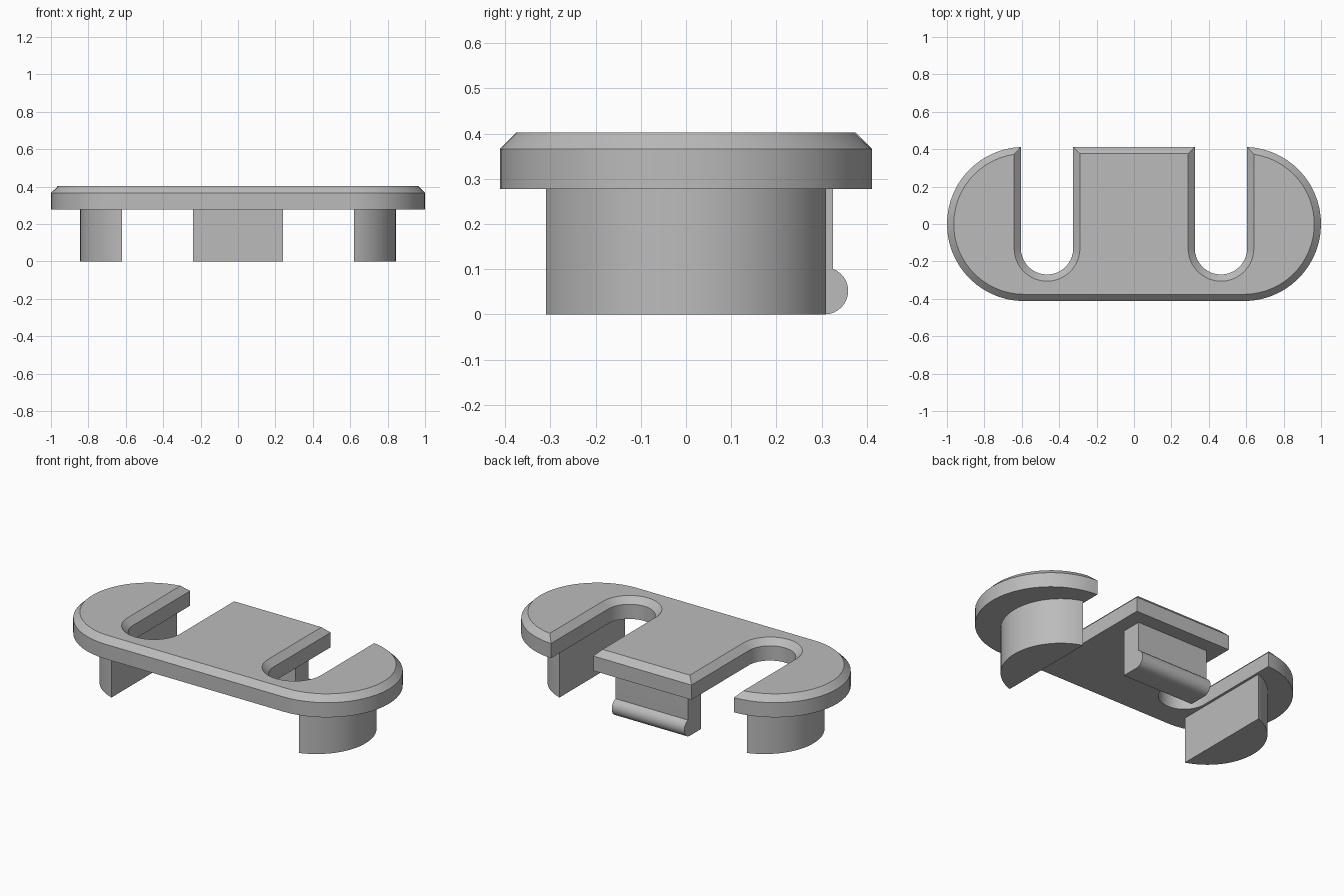
import bpy
from math import sin, cos, pi, asin, acos, radians

cube = bpy.data.objects.get("Cube")
if cube:
    bpy.data.objects.remove(cube, do_unlink=True)

grey = bpy.data.materials.new("plain_grey")
grey.use_nodes = True
colour = (0.5, 0.5, 0.5, 1)
grey.diffuse_color = colour
grey.node_tree.nodes["Principled BSDF"].inputs["Base Color"].default_value = colour


def arc(cx, cy, r, start, end, steps):
    """Points along a circular arc in the plane."""
    angles = [start + (end - start) * i / steps for i in range(steps + 1)]
    return [(cx + r * cos(a), cy + r * sin(a)) for a in angles]


def loft(name, rings):
    """Closed solid through rings of equal point count."""
    n = len(rings[0])
    verts = [p for ring in rings for p in ring]
    faces = [list(range(n))[::-1], [len(verts) - n + i for i in range(n)]]
    for k in range(len(rings) - 1):
        for i in range(n):
            j = (i + 1) % n
            faces.append([k * n + i, k * n + j, (k + 1) * n + j, (k + 1) * n + i])
    mesh = bpy.data.meshes.new(name)
    mesh.from_pydata(verts, [], faces)
    mesh.materials.append(grey)
    obj = bpy.data.objects.new(name, mesh)
    bpy.context.collection.objects.link(obj)
    bpy.ops.object.select_all(action='DESELECT')
    obj.select_set(True)
    bpy.context.view_layer.objects.active = obj
    bpy.ops.object.mode_set(mode='EDIT')
    bpy.ops.mesh.select_all(action='SELECT')
    bpy.ops.mesh.normals_make_consistent(inside=False)
    bpy.ops.object.mode_set(mode='OBJECT')
    bpy.ops.object.shade_smooth_by_angle(angle=radians(25))
    return obj


# Cover plate: rounded bar with two open slots, chamfered along the top
END_R, END_X = 0.412, 0.588
SLOT_R, SLOT_X, SLOT_Y = 0.14, 0.465, -0.13
PLATE_Z, EDGE_Z, TOP_Z = 0.278, 0.366, 0.402


def plate_ring(inset, z):
    r, s = END_R - inset, SLOT_R + inset
    tip = acos((SLOT_X + s - END_X) / r)
    right = arc(END_X, 0, r, -pi / 2, tip, 28)          # rounded end
    right += arc(SLOT_X, SLOT_Y, s, 0, -pi, 20)         # slot bottom
    right.append((SLOT_X - s, r))                       # tab corner
    left = [(-x, y) for x, y in reversed(right)]
    return [(x, y, z) for x, y in right + left]


loft("cover_plate", [plate_ring(0, PLATE_Z), plate_ring(0, EDGE_Z),
                     plate_ring(0.036, TOP_Z)])

# Side legs: circular segments with the flat side facing inwards
LEG_R, LEG_X, FLAT_X = 0.326, 0.519, 0.62
half = acos((FLAT_X - LEG_X) / LEG_R)
for side, name in ((1, "left_leg"), (-1, "right_leg")):
    outline = arc(LEG_X, 0, LEG_R, -half, half, 32)
    loft(name, [[(side * x, y, z) for x, y in outline] for z in (0, PLATE_Z)])

# Snap clip: upright block with a rounded catch along its lower back edge
bulge = arc(0.307, 0.052, 0.052, -pi / 2, radians(70), 14)
profile = [(0.2, 0), *bulge, (0.325, 0.104), (0.325, PLATE_Z), (0.2, PLATE_Z)]
loft("snap_clip", [[(x, y, z) for y, z in profile] for x in (-0.24, 0.24)])
